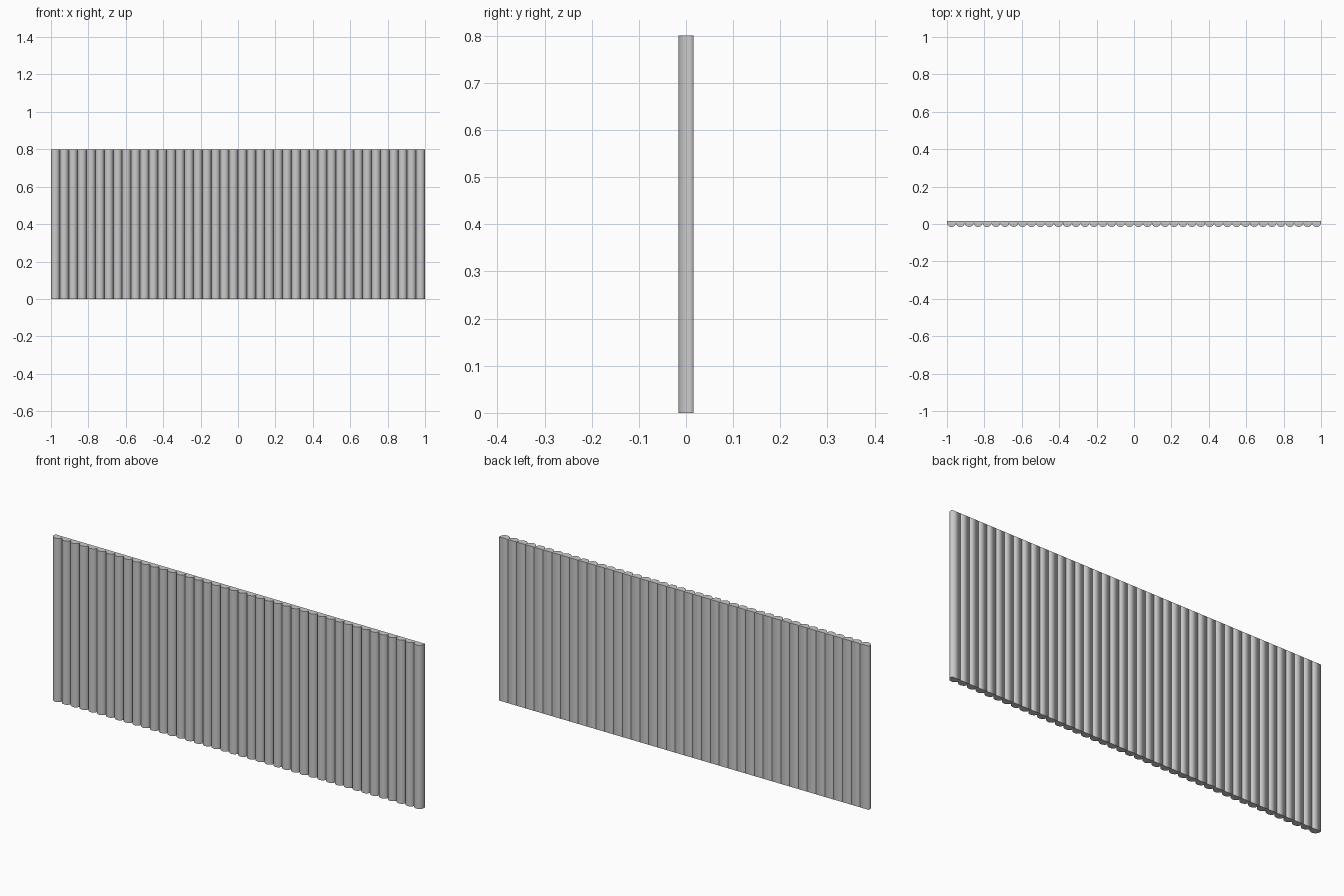
import bpy, bmesh
from math import pi, cos, sin

if "Cube" in bpy.data.objects:
    bpy.data.objects.remove(bpy.data.objects["Cube"])

COUNT = 42
WIDTH = 2.0 / COUNT          # pitch of one rounded slat
R = WIDTH / 2
DEPTH = 0.032
HEIGHT = 0.8
SEGS = 16

# Cross-section of one slat: flat back, half-round front
back = DEPTH / 2
centre = -DEPTH / 2 + R
profile = [(R, back), (-R, back)]
for i in range(SEGS + 1):
    a = pi + pi * i / SEGS
    profile.append((R * cos(a), centre + R * sin(a)))

# Extrude the slat upwards, smooth sides with crisp end caps
bm = bmesh.new()
x0 = -1 + R
low = [bm.verts.new((x0 + x, y, 0)) for x, y in profile]
high = [bm.verts.new((x0 + x, y, HEIGHT)) for x, y in profile]
n = len(profile)
for i in range(n):
    j = (i + 1) % n
    bm.faces.new((low[i], low[j], high[j], high[i])).smooth = True
caps = [bm.faces.new(low[::-1]), bm.faces.new(high)]
for cap in caps:
    for e in cap.edges:
        e.smooth = False
bmesh.ops.recalc_face_normals(bm, faces=bm.faces)
mesh = bpy.data.meshes.new("fluted_panel")
bm.to_mesh(mesh)
bm.free()

panel = bpy.data.objects.new("fluted_panel", mesh)
bpy.context.collection.objects.link(panel)

# Repeat the slat side by side across the panel
arr = panel.modifiers.new("slats", 'ARRAY')
arr.count = COUNT
arr.use_relative_offset = False
arr.use_constant_offset = True
arr.constant_offset_displace = (WIDTH, 0, 0)
